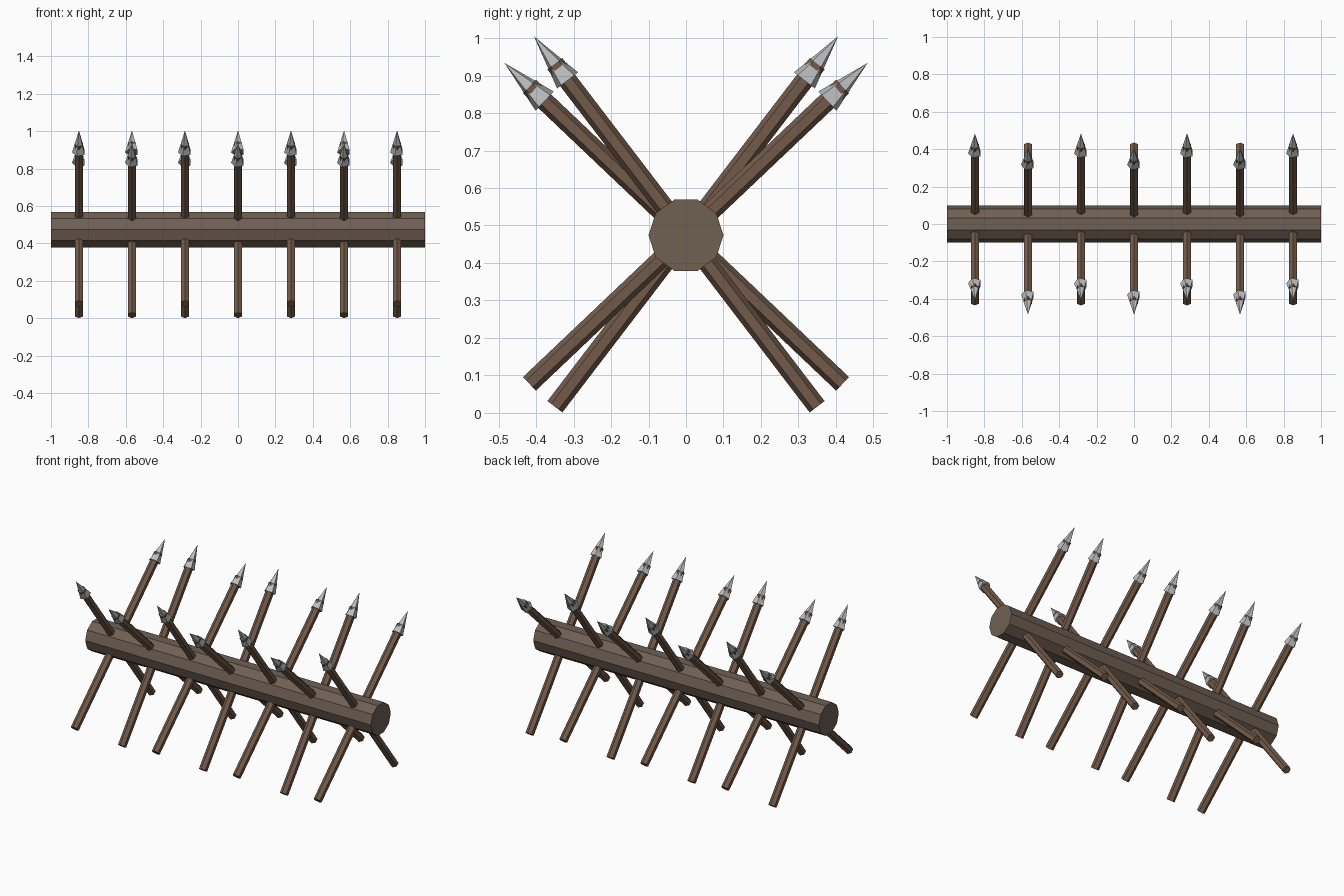
import bpy
from math import cos, sin, pi, radians
from mathutils import Vector, Matrix

if "Cube" in bpy.data.objects:
    bpy.data.objects.remove(bpy.data.objects["Cube"])

CENTRE_Z = 0.474


def material(name, color):
    m = bpy.data.materials.new(name)
    m.diffuse_color = color
    m.use_nodes = True
    m.node_tree.nodes["Principled BSDF"].inputs["Base Color"].default_value = m.diffuse_color
    return m


log_wood = material("log_wood", (0.16, 0.115, 0.085, 1))
stake_wood = material("stake_wood", (0.17, 0.105, 0.068, 1))
metal = material("metal", (0.5, 0.51, 0.52, 1))


def rod(name, start, end, r1, r2, sides, mat, spin=0.0):
    """Faceted cylinder or cone from start to end; first corner lies in the YZ plane for spin 0."""
    start, end = Vector(start), Vector(end)
    z = (end - start).normalized()
    x = Vector((1, 0, 0)) if abs(z.x) < 0.9 else Vector((0, 0, 1))
    y = z.cross(x)
    rot = Matrix((x, y, z)).transposed().to_4x4()
    bpy.ops.mesh.primitive_cone_add(vertices=sides, radius1=r1, radius2=r2,
                                    depth=(end - start).length)
    ob = bpy.context.object
    ob.name = name
    ob.data.transform(Matrix.Rotation(spin, 4, 'Z'))
    ob.matrix_world = Matrix.Translation((start + end) / 2) @ rot
    ob.data.materials.append(mat)
    return ob


# Central ten-sided log with flat top and bottom
rod("log", (-1, 0, CENTRE_Z), (1, 0, CENTRE_Z), 0.1, 0.1, 10, log_wood)

# Seven crossed pairs of spiked stakes, alternating steep and shallow
for i in range(7):
    px = (i - 3) * 0.2835
    for side in (1, -1):
        shallow = (i % 2 == 0) == (side == 1)
        a = radians(43.5 if shallow else 52.6)
        axis = Vector((0, side * cos(a), sin(a)))
        mid = Vector((px, 0, CENTRE_Z))
        rod("stake", mid - axis * 0.576, mid + axis * 0.576,
            0.025, 0.025, 6, stake_wood)
        # Metal spear point over the upper end
        rod("spear_point", mid + axis * 0.52, mid + axis * 0.668,
            0.037, 0, 5, metal, spin=pi / 2)
